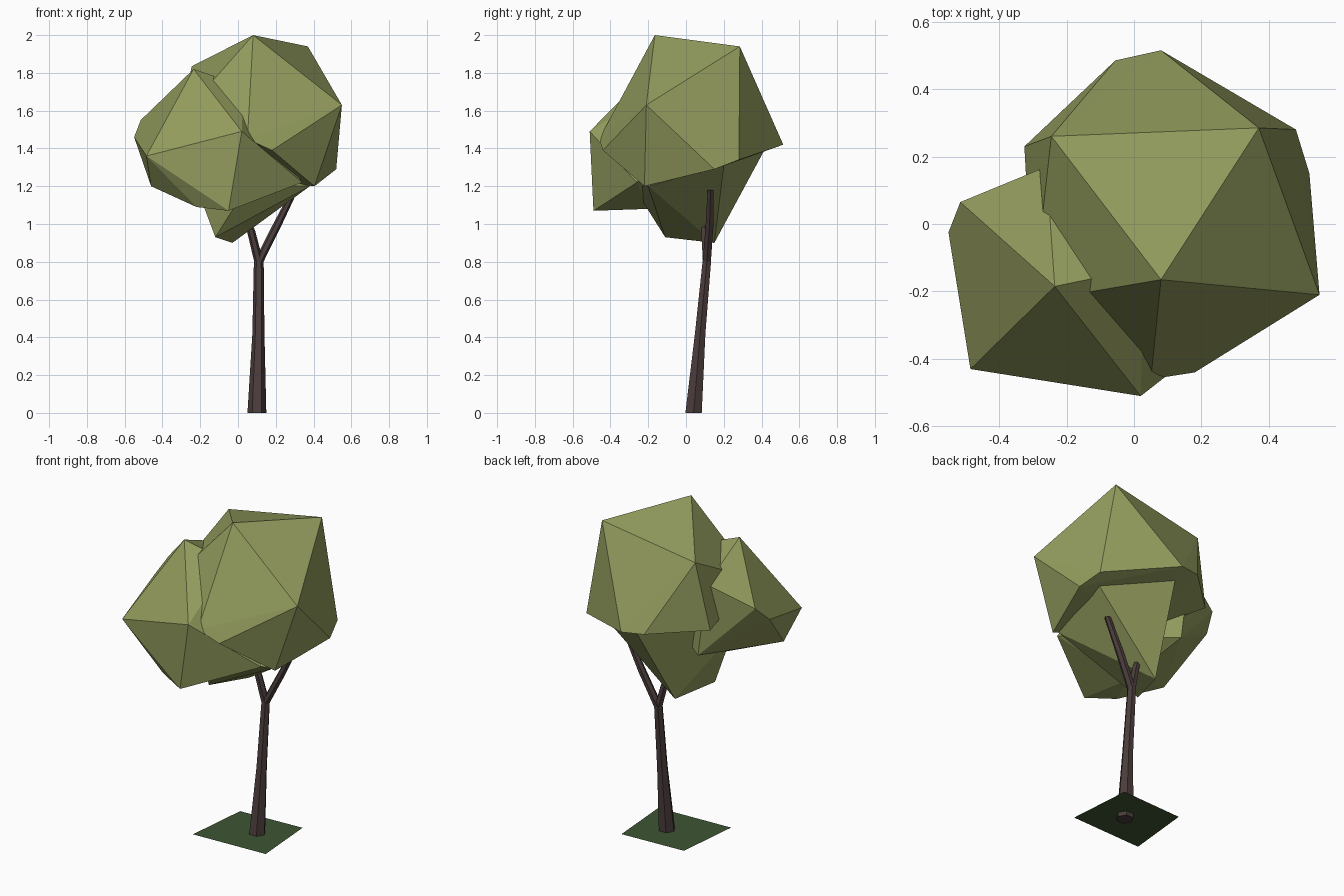
import bpy
import bmesh
import math
from mathutils import Vector

default_cube = bpy.data.objects.get("Cube")
if default_cube:
    bpy.data.objects.remove(default_cube, do_unlink=True)


def make_material(name, rgb):
    material = bpy.data.materials.new(name)
    material.use_nodes = True
    color = (*rgb, 1.0)
    material.diffuse_color = color
    shader = material.node_tree.nodes["Principled BSDF"]
    shader.inputs["Base Color"].default_value = color
    shader.inputs["Roughness"].default_value = 0.9
    return material


leaf_green = make_material("leaf green", (0.29, 0.33, 0.11))
bark_brown = make_material("bark brown", (0.07, 0.048, 0.046))
grass_green = make_material("grass green", (0.047, 0.091, 0.032))


def finish(name, bm, material):
    """Turn a bmesh into a flat shaded object with one material."""
    mesh = bpy.data.meshes.new(name)
    bm.to_mesh(mesh)
    bm.free()
    mesh.materials.append(material)
    part = bpy.data.objects.new(name, mesh)
    bpy.context.scene.collection.objects.link(part)
    return part


def foliage(name, corners):
    """Wrap a faceted clump of leaves around its corner points."""
    bm = bmesh.new()
    for corner in corners:
        bm.verts.new(corner)
    result = bmesh.ops.convex_hull(bm, input=bm.verts[:])
    unused = [v for v in result["geom_interior"] if isinstance(v, bmesh.types.BMVert)]
    bmesh.ops.delete(bm, geom=unused, context="VERTS")
    bmesh.ops.recalc_face_normals(bm, faces=bm.faces[:])
    return finish(name, bm, leaf_green)


def limb(name, path, radii, sides=6):
    """Sweep a tapering polygon of horizontal rings along a path."""
    bm = bmesh.new()
    rings = []
    for center, radius in zip(path, radii):
        ring = []
        for i in range(sides):
            angle = math.tau * i / sides
            offset = Vector((math.cos(angle), math.sin(angle), 0)) * radius
            ring.append(bm.verts.new(Vector(center) + offset))
        rings.append(ring)
    for low, high in zip(rings, rings[1:]):
        for i in range(sides):
            j = (i + 1) % sides
            bm.faces.new((low[i], low[j], high[j], high[i]))
    bm.faces.new(rings[0][::-1])
    bm.faces.new(rings[-1])
    return finish(name, bm, bark_brown)


# Trunk and the two branches of its fork
fork = (0.11, 0.11, 0.8)
limb("trunk", [(0.1, 0.04, 0), (0.108, 0.075, 0.42), fork, (0.113, 0.11, 0.84)],
     [0.05, 0.032, 0.026, 0.018])
limb("long_branch", [fork, (0.21, 0.125, 1.0), (0.3, 0.13, 1.18)], [0.025, 0.024, 0.018])
limb("short_branch", [fork, (0.07, 0.1, 0.96), (0.05, 0.1, 1.02)], [0.024, 0.022, 0.018])

# Large main clump
foliage("main_foliage", [
    (0.08, -0.165, 2.0), (0.37, 0.285, 1.94), (0.55, -0.21, 1.63),
    (-0.245, 0.26, 1.835), (0.08, 0.515, 1.42), (0.48, 0.28, 1.34),
    (0.52, 0.15, 1.29), (0.405, -0.22, 1.2), (0.18, -0.44, 1.39),
    (0.05, -0.46, 1.45), (-0.3, -0.23, 1.57), (-0.325, 0.23, 1.43),
    (-0.055, 0.485, 1.43), (0.0, 0.0, 1.25),
])

# Smaller clump at the front
foliage("front_foliage", [
    (-0.235, -0.185, 1.82), (-0.485, -0.43, 1.36), (0.02, -0.51, 1.49),
    (-0.05, -0.49, 1.07), (-0.22, -0.41, 1.09), (-0.46, -0.29, 1.2),
    (-0.55, -0.025, 1.46), (-0.515, 0.065, 1.55), (-0.26, 0.17, 1.67),
    (0.03, -0.13, 1.73), (-0.2, 0.17, 1.22), (0.34, -0.26, 1.22),
    (-0.12, -0.2, 1.08),
])

# Low clump that narrows toward the fork
foliage("lower_foliage", [
    (-0.12, -0.11, 0.93), (-0.03, 0.15, 0.9), (0.05, 0.42, 1.4),
    (0.42, 0.2, 1.31), (0.38, -0.2, 1.2), (0.05, -0.28, 1.2),
    (-0.24, -0.1, 1.25), (-0.1, 0.2, 1.5),
])

# Thin patch of grass
bm = bmesh.new()
patch = [(-0.18, -0.18), (0.3, -0.16), (0.27, 0.24), (-0.14, 0.22)]
bm.faces.new([bm.verts.new((x, y, 0.025)) for x, y in patch])
finish("grass_patch", bm, grass_green)
